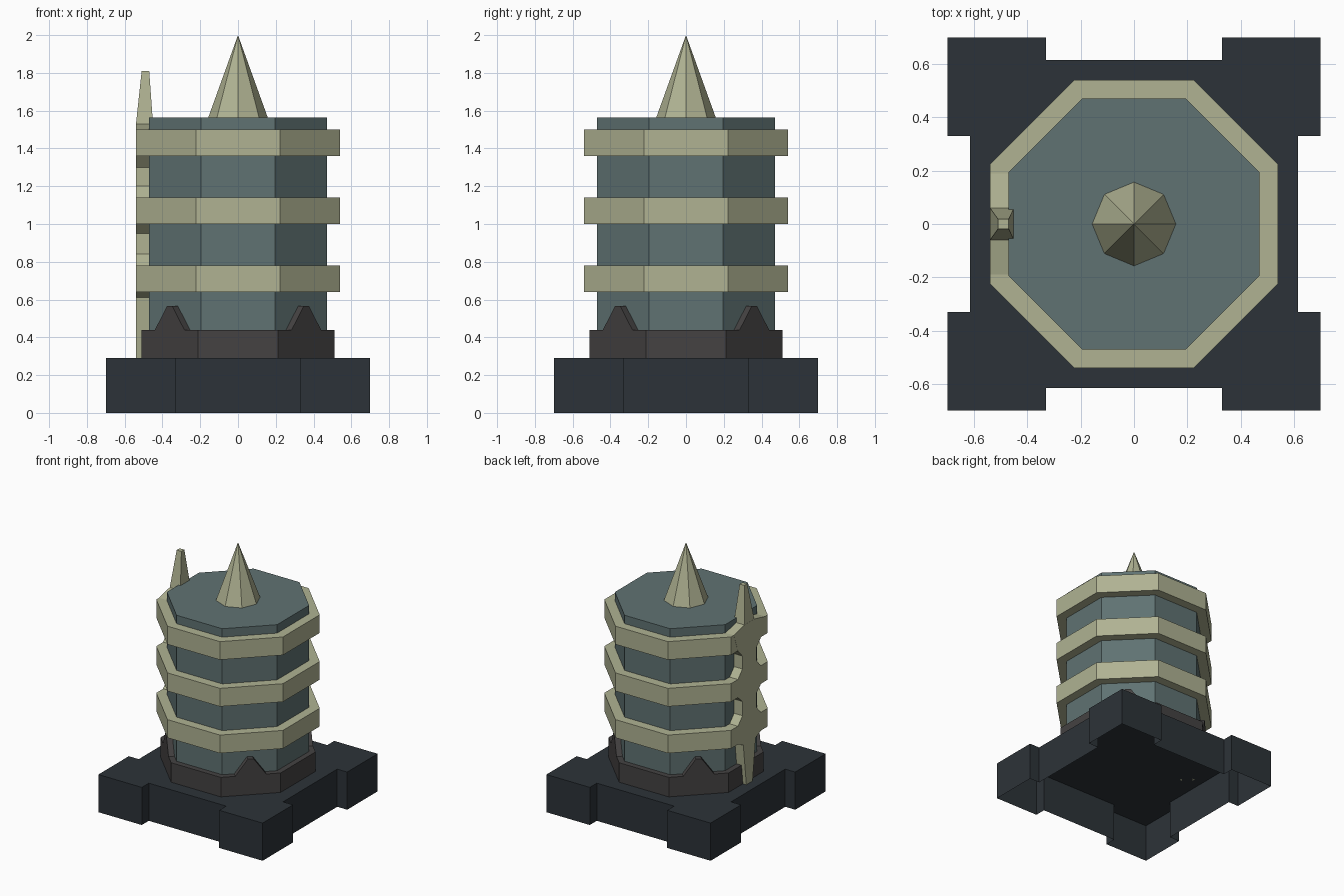
import bpy, bmesh, math
from mathutils import Matrix

if "Cube" in bpy.data.objects:
    bpy.data.objects.remove(bpy.data.objects["Cube"])


def material(name, rgb):
    m = bpy.data.materials.new(name)
    m.diffuse_color = [(c / 255) ** 2.2 for c in rgb] + [1]
    m.use_nodes = True
    m.node_tree.nodes["Principled BSDF"].inputs["Base Color"].default_value = m.diffuse_color
    return m


SLATE = material("dark_slate", (48, 54, 59))
CHAR = material("charcoal", (70, 68, 68))
TEAL = material("teal_grey", (96, 114, 114))
SAND = material("sand", (174, 177, 145))


def finish(name, bm, mat):
    bmesh.ops.recalc_face_normals(bm, faces=bm.faces[:])
    mesh = bpy.data.meshes.new(name)
    bm.to_mesh(mesh)
    bm.free()
    mesh.materials.append(mat)
    ob = bpy.data.objects.new(name, mesh)
    bpy.context.collection.objects.link(ob)
    return ob


def prism(name, outline, a, b, mat, matrix=Matrix(), open_start=False):
    """Extrude a 2D outline from height a to b, then place with matrix."""
    bm = bmesh.new()
    lo = [bm.verts.new((x, y, a)) for x, y in outline]
    hi = [bm.verts.new((x, y, b)) for x, y in outline]
    n = len(outline)
    for i in range(n):
        j = (i + 1) % n
        bm.faces.new((lo[i], lo[j], hi[j], hi[i]))
    bm.faces.new(hi)
    if not open_start:
        bm.faces.new(lo[::-1])
    bm.transform(matrix)
    return finish(name, bm, mat)


def octagon(apothem):
    r = apothem / math.cos(math.pi / 8)
    return [(r * math.cos((i + 0.5) * math.pi / 4), r * math.sin((i + 0.5) * math.pi / 4))
            for i in range(8)]


# base with four corner blocks, hollow underneath
R, N, H = 0.70, 0.615, 0.33
side = [(R, -R), (R, -H), (N, -H), (N, H), (R, H)]
base_outline = []
for k in range(4):
    c, s = round(math.cos(k * math.pi / 2)), round(math.sin(k * math.pi / 2))
    base_outline += [(x * c - y * s, x * s + y * c) for x, y in side]
prism("base", base_outline, 0, 0.29, SLATE, open_start=True)

# plinth, tower and bands
prism("plinth", octagon(0.512), 0.29, 0.44, CHAR, open_start=True)
prism("tower", octagon(0.47), 0.29, 1.565, TEAL, open_start=True)
for i, z in enumerate((0.64, 1.0, 1.36)):
    prism(f"band_{i + 1}", octagon(0.54), z, z + 0.14, SAND)

# triangular teeth on the diagonal plinth faces
# axes: outline x -> sideways, outline y -> up, depth -> outward
OUT = Matrix(((0, 0, 1, 0), (1, 0, 0, 0), (0, 1, 0, 0), (0, 0, 0, 1)))
for k in range(4):
    turn = Matrix.Rotation(math.pi / 4 + k * math.pi / 2, 4, 'Z')
    prism(f"tooth_{k + 1}", [(-0.11, 0.44), (0.11, 0.44), (0.02, 0.565), (-0.02, 0.565)],
          0.46, 0.512, CHAR, turn @ OUT)

# roof spire
bm = bmesh.new()
bmesh.ops.create_cone(bm, cap_ends=True, segments=8, radius1=0.157, radius2=0, depth=0.435,
                      matrix=Matrix.Translation((0, 0, 1.7825)))
finish("spire", bm, SAND)

# spine strip on the left face, flaring where it meets each band
half = [(0.038, 0.29), (0.075, 0.61), (0.14, 0.64), (0.14, 0.78), (0.085, 0.84), (0.085, 0.95),
        (0.14, 1.0), (0.14, 1.14), (0.085, 1.20), (0.085, 1.30), (0.14, 1.36),
        (0.19, 1.50), (0.06, 1.53)]
spine = half + [(-y, z) for y, z in reversed(half)]
prism("spine", spine, -0.541, -0.46, SAND, OUT)

# tapered mast on top of the spine
bm = bmesh.new()
bmesh.ops.create_cube(bm, size=1)
for v in bm.verts:
    top = v.co.z > 0
    v.co.x = -0.49 + v.co.x * 0.04 if top else -0.495 + v.co.x * 0.09
    v.co.y *= 0.036 if top else 0.12
    v.co.z = 1.81 if top else 1.50
    if not top:
        v.co.z = 1.53
finish("mast", bm, SAND)
